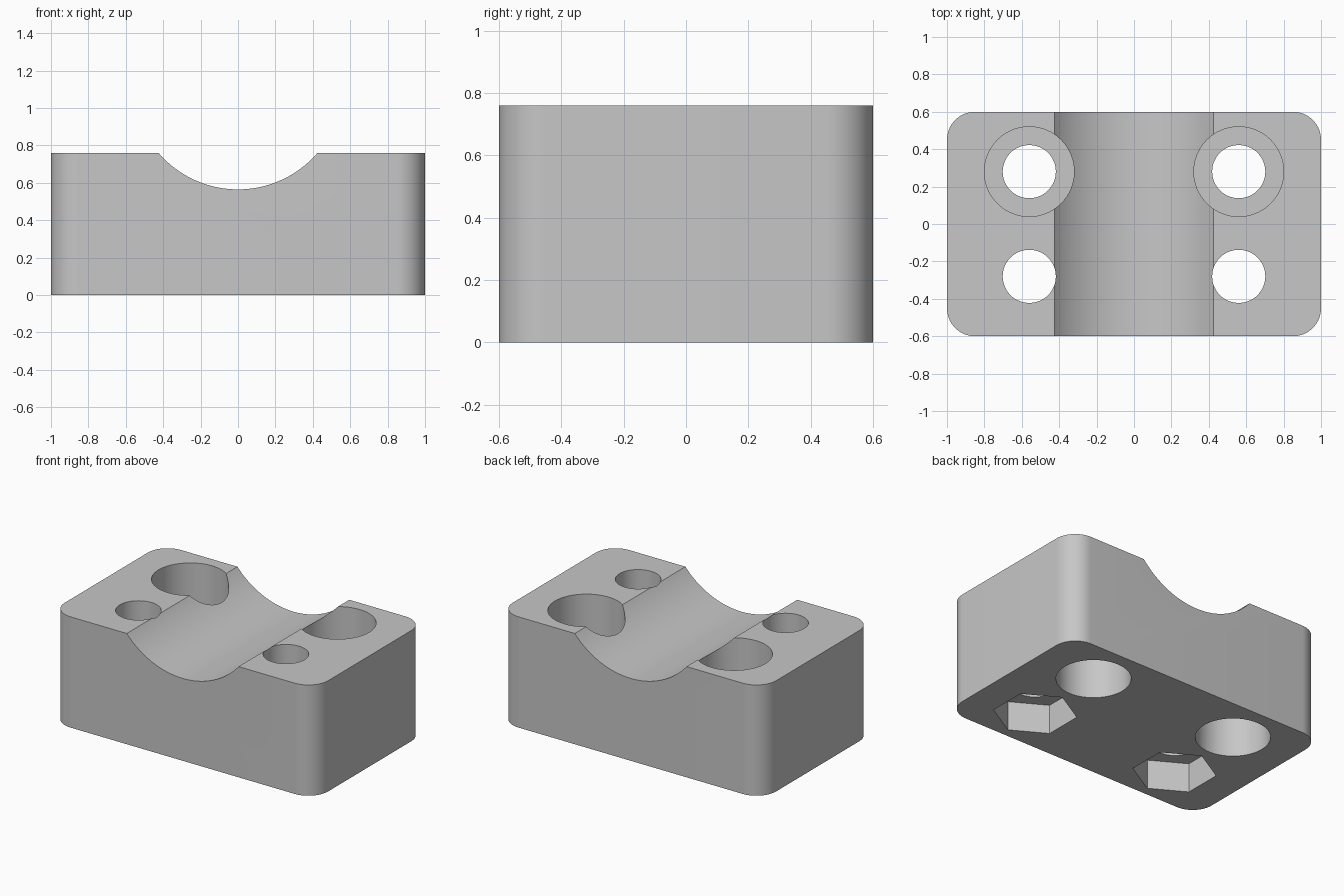
import bpy, bmesh, math
from mathutils import Matrix, Vector

cube = bpy.data.objects.get("Cube")
if cube:
    bpy.data.objects.remove(cube, do_unlink=True)

LENGTH, DEPTH, HEIGHT = 2.0, 1.2, 0.76
CORNER = 0.15
HOLE_X, HOLE_Y = 0.56, 0.28

grey = bpy.data.materials.new("plain_grey")
grey.use_nodes = True
colour = (0.57, 0.57, 0.57, 1)
grey.diffuse_color = colour
grey.node_tree.nodes["Principled BSDF"].inputs["Base Color"].default_value = colour


def make_object(name, bm):
    mesh = bpy.data.meshes.new(name)
    bmesh.ops.recalc_face_normals(bm, faces=bm.faces)
    bm.to_mesh(mesh)
    bm.free()
    mesh.materials.append(grey)
    obj = bpy.data.objects.new(name, mesh)
    bpy.context.collection.objects.link(obj)
    return obj


def rounded_block(name):
    """Rounded rectangle profile extruded upward."""
    bm = bmesh.new()
    steps = 16
    verts = []
    for i, (sx, sy) in enumerate([(1, 1), (-1, 1), (-1, -1), (1, -1)]):
        cx, cy = sx * (LENGTH / 2 - CORNER), sy * (DEPTH / 2 - CORNER)
        for k in range(steps + 1):
            a = math.pi / 2 * (i + k / steps)
            verts.append(bm.verts.new((cx + CORNER * math.cos(a), cy + CORNER * math.sin(a), 0)))
    base = bm.faces.new(verts)
    top = bmesh.ops.extrude_face_region(bm, geom=[base])["geom"]
    moved = [v for v in top if isinstance(v, bmesh.types.BMVert)]
    bmesh.ops.translate(bm, verts=moved, vec=(0, 0, HEIGHT))
    return make_object(name, bm)


def prism(name, radius, length, centre, sides=64, rotation=Matrix()):
    bm = bmesh.new()
    bmesh.ops.create_cone(bm, cap_ends=True, segments=sides, radius1=radius, radius2=radius,
                          depth=length, matrix=Matrix.Translation(Vector(centre)) @ rotation)
    return make_object(name, bm)


def upright(name, radius, low, high, x, y, sides=64, turn=0):
    return prism(name, radius, high - low, (x, y, (low + high) / 2), sides, Matrix.Rotation(turn, 4, 'Z'))


def cut(target, cutter):
    cutter.hide_render = True
    mod = target.modifiers.new("cut", 'BOOLEAN')
    mod.operation = 'DIFFERENCE'
    mod.solver = 'EXACT'
    mod.object = cutter
    bpy.ops.object.select_all(action='DESELECT')
    bpy.context.view_layer.objects.active = target
    target.select_set(True)
    bpy.ops.object.modifier_apply(modifier=mod.name)
    bpy.data.objects.remove(cutter, do_unlink=True)


block = rounded_block("clamp_block")

# Cradle for a round bar, running front to back
cut(block, prism("cradle_cutter", 0.56, 2, (0, 0, 1.125), 128, Matrix.Rotation(math.pi / 2, 4, 'X')))

for x in (-HOLE_X, HOLE_X):
    # Through holes
    for y in (-HOLE_Y, HOLE_Y):
        cut(block, upright("hole_cutter", 0.142, -0.1, 1, x, y))
    # Back counterbores from above and below, with a web between
    cut(block, upright("top_bore_cutter", 0.24, 0.45, 1, x, HOLE_Y))
    cut(block, upright("bottom_bore_cutter", 0.232, -0.1, 0.30, x, HOLE_Y))
    # Front hexagonal nut pockets, corners pointing front and back
    cut(block, upright("nut_pocket_cutter", 0.26, -0.1, 0.2, x, -HOLE_Y, 6))

# Make sure the hexagons point along y and shading keeps crisp edges
bpy.context.view_layer.objects.active = block
block.select_set(True)
bpy.ops.object.shade_smooth_by_angle(angle=math.radians(30))
